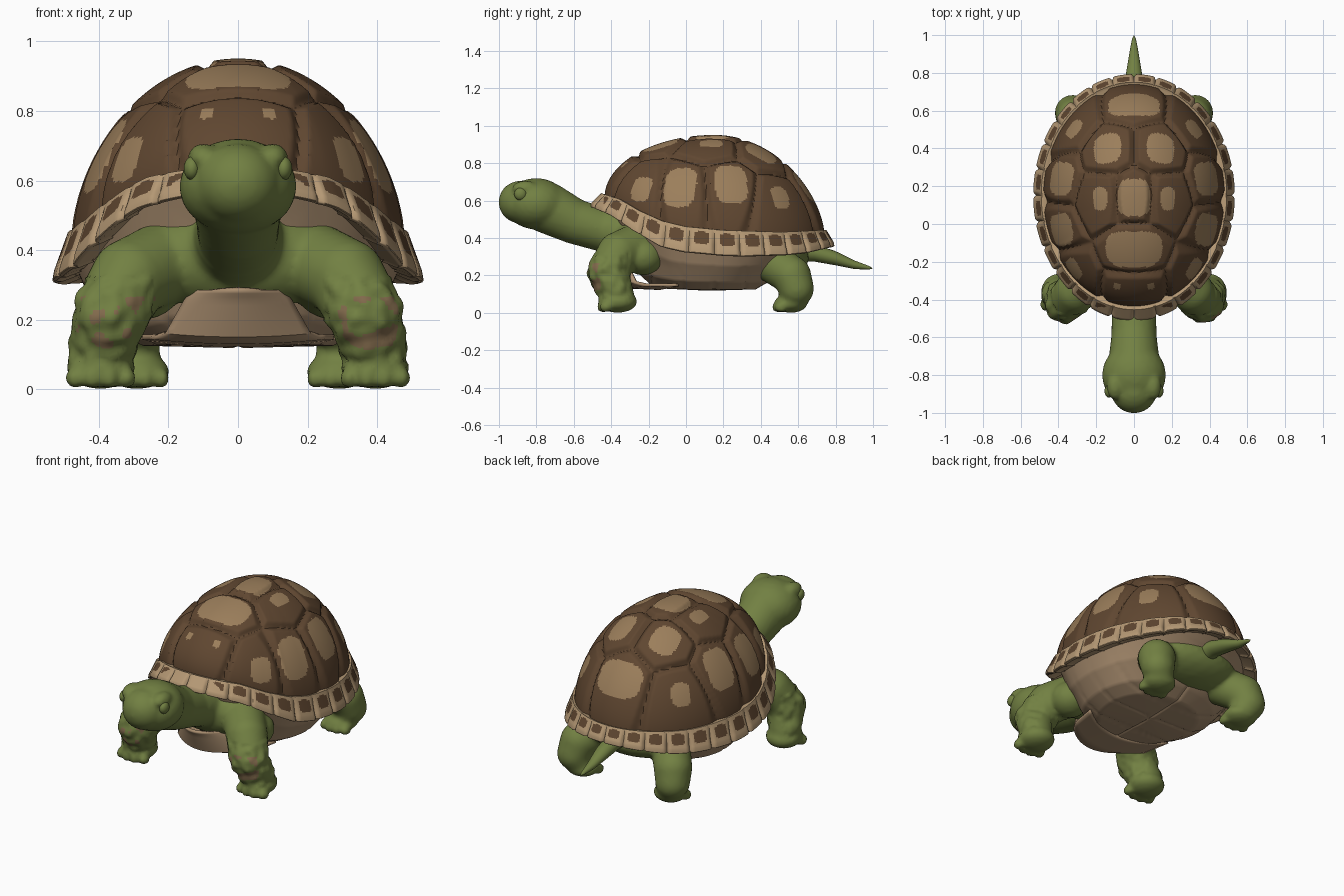
import bpy, bmesh, math
from mathutils import Vector, Matrix, noise

if "Cube" in bpy.data.objects:
    bpy.data.objects.remove(bpy.data.objects["Cube"])

def material(name, rgb):
    m = bpy.data.materials.new(name)
    m.diffuse_color = (*rgb, 1)
    m.use_nodes = True
    m.node_tree.nodes["Principled BSDF"].inputs["Base Color"].default_value = m.diffuse_color
    return m

GREEN = material("skin_green", (0.168, 0.217, 0.055))
BROWN = material("shell_brown", (0.115, 0.062, 0.03))
TAN = material("scute_tan", (0.33, 0.21, 0.105))
RIM = material("rim_tan", (0.46, 0.315, 0.175))
BELLY = material("belly_tan", (0.40, 0.27, 0.16))
SCALE = material("leg_scale_brown", (0.23, 0.15, 0.075))

def interp(x, pts):
    if x <= pts[0][0]:
        return pts[0][1]
    for (x0, y0), (x1, y1) in zip(pts, pts[1:]):
        if x <= x1:
            return y0 + (y1 - y0) * (x - x0) / (x1 - x0)
    return pts[-1][1]

def finish(name, bm, mats, angle=40):
    bmesh.ops.remove_doubles(bm, verts=bm.verts, dist=0.0005)
    bmesh.ops.recalc_face_normals(bm, faces=bm.faces)
    me = bpy.data.meshes.new(name)
    bm.to_mesh(me)
    bm.free()
    ob = bpy.data.objects.new(name, me)
    bpy.context.collection.objects.link(ob)
    for m in mats:
        me.materials.append(m)
    bpy.ops.object.select_all(action='DESELECT')
    ob.select_set(True)
    bpy.context.view_layer.objects.active = ob
    bpy.ops.object.shade_smooth_by_angle(angle=math.radians(angle))
    return ob

def grid(name, fn, nu, nv, mats, pick=None, wrap=True, angle=40):
    """Surface fn(u, v) over 0..1; pick(u, v, centre) returns the material index."""
    bm = bmesh.new()
    vs = [[bm.verts.new(fn(i / nu, j / nv)) for i in range(nu + (not wrap))] for j in range(nv + 1)]
    for j in range(nv):
        for i in range(nu):
            k = (i + 1) % nu if wrap else i + 1
            f = bm.faces.new((vs[j][i], vs[j][k], vs[j + 1][k], vs[j + 1][i]))
            if pick:
                f.material_index = pick((i + .5) / nu, (j + .5) / nv, f.calc_center_median())
    return finish(name, bm, mats, angle)

# Shell outline: oval plan with a base line that climbs toward the neck
CY, RX, RY, TOP = 0.152, 0.472, 0.58, 0.943
BASE = [(-.43, .615), (-.34, .585), (-.24, .525), (-.12, .47), (0, .44), (.2, .42), (.5, .41), (.74, .42)]
DROP = [(-.43, .035), (-.3, .06), (-.1, .1), (.3, .1), (.6, .08), (.74, .05)]

def dome(a, t):
    c, s = math.cos(a), math.sin(a)
    base = interp(CY + RY * s, BASE)
    r, h = math.cos(t), max(0, math.sin(t)) ** (1 + .14 * c * c + .24 * max(0, s) ** 2)
    return Vector((RX * c * r, CY + RY * s * r, base + (TOP - base) * h))

def on_dome(x, y):
    px, py = x / RX, (y - CY) / RY
    return dome(math.atan2(py, px), math.acos(min(1, math.hypot(px, py))))

# Scute patches: x, y, half width, half height; sides are mirrored
patches = [(0, -.135, .15, .10), (0, .14, .088, .10), (0, .632, .135, .10)]
for s in (-1, 1):
    patches += [(s * x, y, w, h) for x, y, w, h in (
        (.18, .135, .038, .062), (.14, .40, .072, .088), (.385, .24, .088, .118),
        (.385, -.03, .088, .118), (.315, .50, .055, .065), (.315, -.235, .06, .07))]
cells = [on_dome(x, y) for x, y, _, _ in patches] + [on_dome(0, -.37)]
patches += [(s * .09, -.325, .02, .022) for s in (-1, 1)]
frames = []
for x, y, w, h in patches:
    c = on_dome(x, y)
    n = Vector((c.x / RX ** 2, (c.y - CY) / RY ** 2, (c.z - .4) / .55 ** 2)).normalized()
    t = Vector((1, 0, 0)) if abs(x) < .2 else Vector((0, 0, 1)).cross(n).normalized()
    frames.append((c, t, n.cross(t).normalized(), w, h))

def shell_point(u, v):
    p = dome(u * math.tau, v * math.pi / 2)
    d = sorted((p - c).length for c in cells)
    groove = max(0, 1 - (d[1] - d[0]) / .05)
    out = Vector((p.x / RX, (p.y - CY) / RY, (p.z - .35) / .6)).normalized()
    return p + out * (.008 - .022 * groove)

def shell_paint(u, v, p):
    for c, t, b, w, h in frames:
        d = p - c
        if (abs(d.dot(t)) / w) ** 3 + (abs(d.dot(b)) / h) ** 3 < 1:
            return 1
    return 0

grid("shell_dome", shell_point, 280, 84, [BROWN, TAN], shell_paint)

# Flared rim of marginal plates, notched between neighbours
PLATES = 28
RIM_OUT = [(0, -.03), (.1, .016), (.5, .060), (.56, .062), (.65, .05), (1, -.045)]
RIM_Z = [(0, .012), (.1, .022), (.5, 0), (.56, -.012), (.65, -.016), (1, .02)]

def rim_point(u, v):
    a = u * math.tau
    s = math.sin(a)
    y = CY + RY * s
    edge = abs((u * PLATES) % 1 - .5) * 2
    notch = max(0, (edge - .8) / .2)
    off = interp(v, RIM_OUT) * (1 + .35 * max(0, -s) ** 4)
    if v > .1 and off > 0:
        off -= .016 * notch * min(1, (v - .1) / .3)
    dz = interp(v, RIM_Z) - interp(y, DROP) * min(1, max(0, (v - .1) / .4))
    return Vector(((RX + off) * math.cos(a), CY + (RY + off) * s,
                   interp(y, BASE) + dz + (.007 * (1 - notch) if .1 < v < .5 else 0)))

def rim_paint(u, v, p):
    edge = abs((u * PLATES) % 1 - .5) * 2
    across = abs(v - .29) / .105
    return int((edge / .6) ** 4 + across ** 4 < 1 and p.y > -.44)

grid("shell_rim", rim_point, PLATES * 14, 40, [RIM, BROWN], rim_paint, angle=35)

# Belly bowl with shallow grooves between its plates
B_R = [(0, .98), (.25, .90), (.5, .75), (.7, .58), (1, 0)]
B_H = [(0, 1), (.25, .60), (.5, .2), (.7, .03), (1, 0)]

def belly_point(u, v):
    a = u * math.tau
    s, r = math.sin(a), interp(v, B_R)
    edge = interp(CY + RY * s, BASE) - .8 * interp(CY + RY * s, DROP)
    pull = 1 - .28 * max(0, s) ** 2 * min(1, v * 2) - .10 * max(0, -s) ** 2 * min(1, v * 3)
    x, y = RX * r * math.cos(a) * pull, CY - .03 * v + RY * r * s * pull
    seam = min(abs((y * 6 + .6) % 1 - .5) / 6, abs(x))
    groove = .006 * max(0, 1 - seam / .012) * min(1, v * 3)
    return Vector((x, y, .118 + (edge - .118) * interp(v, B_H) + groove))

grid("belly_plate", belly_point, 160, 40, [BELLY], angle=35)

# Upturned front lip of the belly
def lip_point(u, v):
    k = u * 2 - 1
    w = interp(v, [(0, .28), (.35, .25), (.5, .21), (.85, .155), (1, .13)])
    y = interp(v, [(0, -.14), (.35, -.31), (.5, -.37), (1, -.435)]) + .10 * k * k
    z = interp(v, [(0, .122), (.35, .13), (.5, .15), (.85, .255), (1, .285)])
    return Vector((k * w, y, z + .02 * k * k * (1 - v)))

lip = grid("belly_front_lip", lip_point, 20, 20, [BELLY], wrap=False)
mod = lip.modifiers.new("thickness", 'SOLIDIFY')
mod.thickness = .015

# Soft body: overlapping ellipsoids fused into one skin
skin = bmesh.new()

def blob(p, r, bm=skin):
    m = Matrix.Translation(p) @ Matrix.Diagonal((*r, 1))
    bmesh.ops.create_icosphere(bm, subdivisions=3, radius=1, matrix=m)

def chain(pts, steps=5):
    for p, q in zip(pts, pts[1:]):
        for i in range(steps + 1):
            x, y, z, r = (a + (b - a) * i / steps for a, b in zip(p, q))
            blob((x, y, z), (r, r, r))

blob((0, -.25, .375), (.32, .15, .15))                # chest
blob((0, .47, .30), (.30, .19, .12))                  # rump
chain([(0, -.25, .41, .15), (0, -.45, .445, .118), (0, -.6, .49, .122), (0, -.74, .56, .138)])
blob((0, -.80, .583), (.17, .17, .138))               # head
blob((0, -.885, .592), (.122, .118, .115))            # snout
for s in (-1, 1):
    blob((s * .10, -.86, .665), (.045, .07, .042))    # brow
    blob((s * .27, -.23, .30), (.11, .11, .10))       # shoulder
    # front leg and foot
    chain([(s * .2, -.24, .37, .12), (s * .31, -.36, .32, .115), (s * .365, -.415, .22, .11),
           (s * .395, -.37, .10, .092)])
    blob((s * .395, -.365, .06), (.10, .105, .06))
    # back leg and foot
    chain([(s * .22, .46, .27, .11), (s * .31, .565, .20, .105), (s * .325, .59, .13, .095),
           (s * .30, .575, .08, .08)])
    blob((s * .29, .56, .05), (.095, .09, .05))
    for k in (-1.5, -.5, .5, 1.5):
        blob((s * .395 + k * .05, -.45 + abs(k) * .015, .032), (.027, .035, .032))
        blob((s * .29 + k * .046, .485 + abs(k) * .015, .03), (.025, .035, .03))
raw = finish("skin_raw", skin, [GREEN])
mod = raw.modifiers.new("fuse", 'REMESH')
mod.mode, mod.voxel_size = 'VOXEL', .013
mod = raw.modifiers.new("soften", 'SMOOTH')
mod.factor, mod.iterations = .5, 5
deps = bpy.context.evaluated_depsgraph_get()
fused = bpy.data.meshes.new_from_object(raw.evaluated_get(deps))
bpy.data.objects.remove(raw)
bm = bmesh.new()
bm.from_mesh(fused)
for f in bm.faces:                                    # rough brown scales on the forelegs
    c = f.calc_center_median()
    front = c.y < -.42 and .12 < c.z < .265 and abs(c.x) > .24
    f.material_index = int(front and f.normal.y < -.5 and noise.noise(c * 18) > .08)
for v in bm.verts:                                    # knobbly foreleg skin
    if v.co.y < -.3 and .08 < v.co.z < .32 and abs(v.co.x) > .25:
        v.co += v.normal * .012 * noise.noise(v.co * 24)
finish("body_skin", bm, [GREEN, SCALE], 60)

# Tail
def tail_point(u, v):
    a, y = u * math.tau, .5 + .5 * v
    r = interp(y, [(.5, .075), (.68, .052), (.8, .042), (.92, .022), (.98, .01), (1, 0)])
    z = interp(y, [(.5, .33), (.68, .322), (.8, .292), (.9, .257), (1, .237)])
    return Vector((r * math.cos(a), y, z + r * .9 * math.sin(a)))

grid("tail", tail_point, 20, 24, [GREEN], angle=60)

# Eyes
for s, side in ((-1, "left"), (1, "right")):
    bm = bmesh.new()
    blob((s * .132, -.885, .635), (.024, .034, .034), bm)
    finish("eye_" + side, bm, [GREEN], 60)
